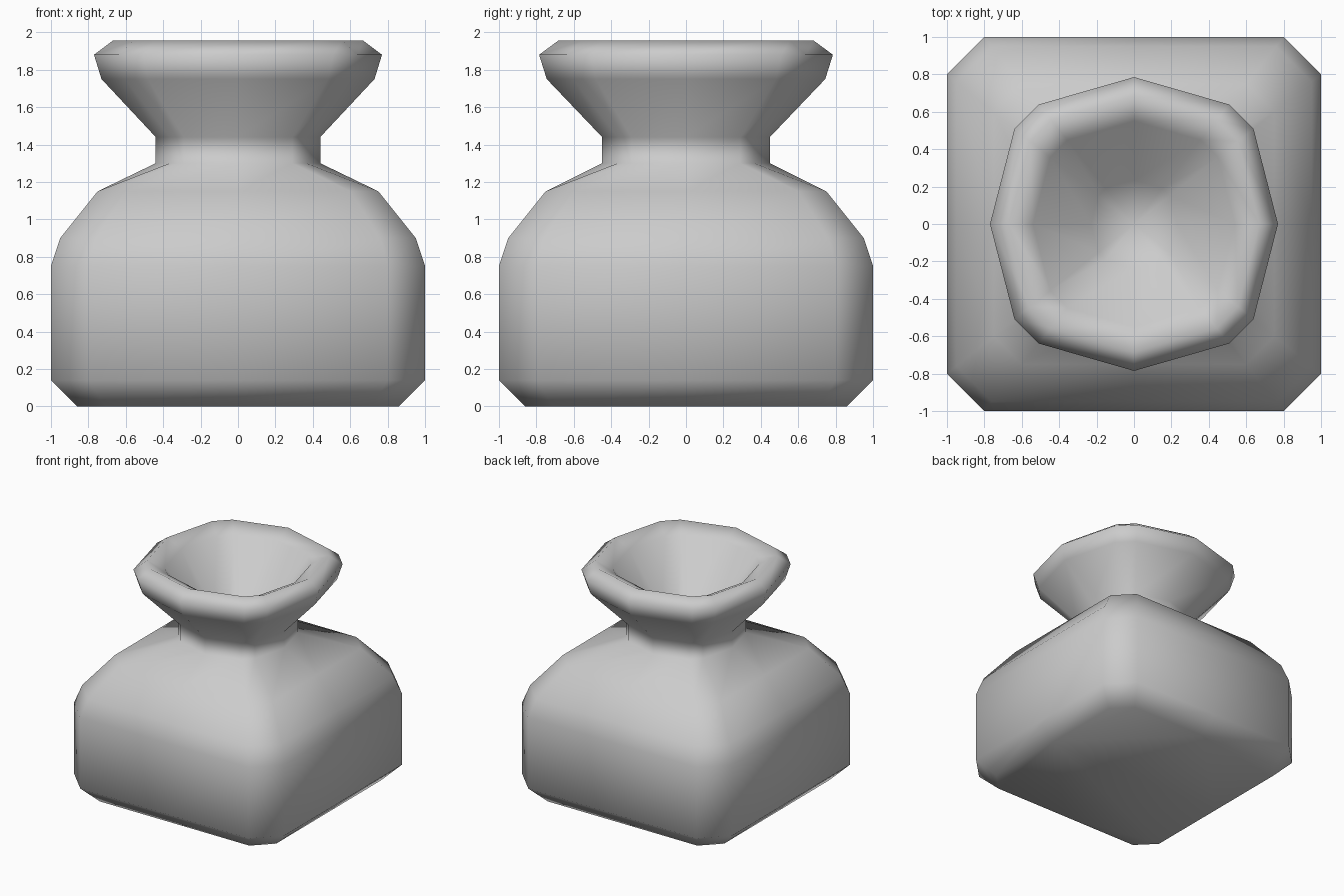
import bpy, bmesh

if "Cube" in bpy.data.objects:
    bpy.data.objects.remove(bpy.data.objects["Cube"], do_unlink=True)

# Single clay grey material
GREY = (0.6, 0.6, 0.6, 1)
clay = bpy.data.materials.new("clay_grey")
clay.use_nodes = True
clay.diffuse_color = GREY
clay.node_tree.nodes["Principled BSDF"].inputs["Base Color"].default_value = GREY


def add_ring(bm, z, mid_x, mid_y, wide, narrow):
    """Twelve-sided ring: four side midpoints and four chamfered corners."""
    quarter = [(mid_x, 0), (wide, narrow), (narrow, wide)]
    back = [(0, mid_y), (-narrow, wide), (-wide, narrow)]
    half = quarter + back
    points = half + [(-x, -y) for x, y in half]
    return [bm.verts.new((x, y, z)) for x, y in points]


def bridge(bm, lower, upper):
    count = len(lower)
    for i in range(count):
        j = (i + 1) % count
        bm.faces.new((lower[i], lower[j], upper[j], upper[i]))


# Square body: height, half width, corner start
BODY = [(0, 0.86, 0.71), (0.14, 1, 0.8), (0.75, 1, 0.8),
        (0.9, 0.95, 0.76), (1.15, 0.75, 0.6)]
# Neck, flared collar, rim and inner funnel: height, radius
NECK = [(1.3, 0.44), (1.44, 0.44), (1.75, 0.73), (1.88, 0.77),
        (1.955, 0.67), (1.89, 0.54), (1.46, 0.23)]

bm = bmesh.new()
rings = [add_ring(bm, z, w, w, w, c) for z, w, c in BODY]
rings += [add_ring(bm, z, r, r * 1.02, r * 0.83, r * 0.66) for z, r in NECK]
for lower, upper in zip(rings, rings[1:]):
    bridge(bm, lower, upper)

# Flat underside
bm.faces.new(list(reversed(rings[0])))

# Funnel floor
floor = rings[-1]
centre = bm.verts.new((0, 0, 1.4))
for i, v in enumerate(floor):
    bm.faces.new((v, floor[(i + 1) % len(floor)], centre))

for face in bm.faces:
    face.smooth = True
bmesh.ops.recalc_face_normals(bm, faces=bm.faces)
mesh = bpy.data.meshes.new("square_pot")
bm.to_mesh(mesh)
bm.free()
mesh.materials.append(clay)
pot = bpy.data.objects.new("square_pot", mesh)
bpy.context.collection.objects.link(pot)
